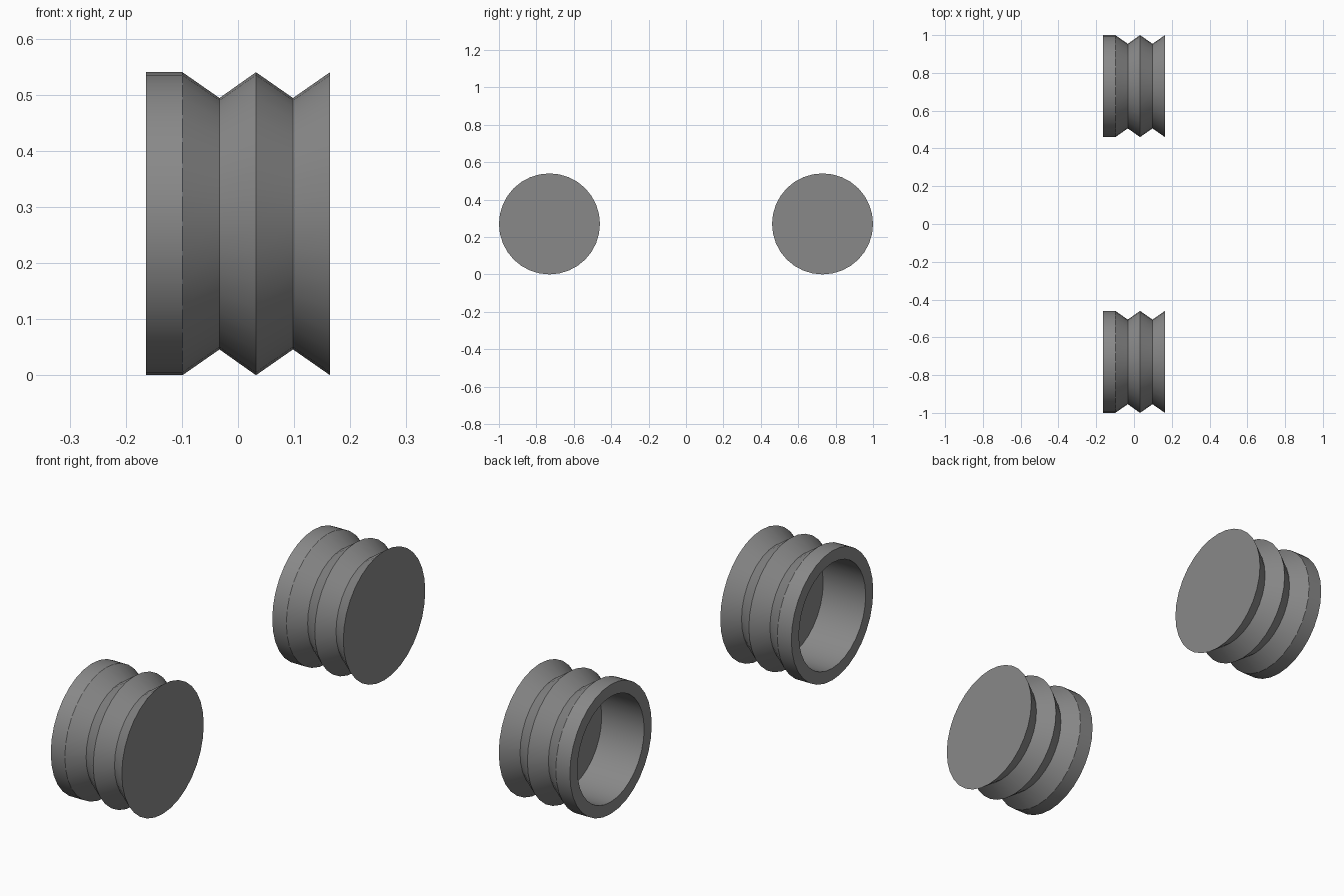
import bpy, bmesh
from math import cos, sin, pi

if "Cube" in bpy.data.objects:
    bpy.data.objects.remove(bpy.data.objects["Cube"])

SIDES = 32
R, GROOVE, BORE = 0.27, 0.224, 0.22

# Lathe profile (x, radius): recess floor, bore, rim, ridges, closed end
PROFILE = [(0.032, BORE), (-0.164, BORE), (-0.164, R), (-0.099, R),
           (-0.033, GROOVE), (0.032, R), (0.098, GROOVE), (0.164, R)]
RIM_SEAM = 3  # profile point where the flat rim meets the ribs

# Dark grey rubber
rubber = bpy.data.materials.new("dark_rubber")
rubber.diffuse_color = (0.25, 0.25, 0.25, 1)
rubber.use_nodes = True
rubber.node_tree.nodes["Principled BSDF"].inputs["Base Color"].default_value = rubber.diffuse_color


def ribbed_wheel(name, y):
    bm = bmesh.new()
    rings = [[bm.verts.new((x, r * sin(2 * pi * i / SIDES), r * cos(2 * pi * i / SIDES)))
              for i in range(SIDES)] for x, r in PROFILE]
    for a, b in zip(rings, rings[1:]):
        for i in range(SIDES):
            j = (i + 1) % SIDES
            bm.faces.new((a[i], a[j], b[j], b[i]))
    # Recess floor and flat outer end
    bm.faces.new(rings[0])
    bm.faces.new(rings[-1])
    bmesh.ops.recalc_face_normals(bm, faces=bm.faces)
    # Hard seam behind the rim
    seam = rings[RIM_SEAM]
    edges = [bm.edges.get((seam[i], seam[(i + 1) % SIDES])) for i in range(SIDES)]
    bmesh.ops.split_edges(bm, edges=edges)
    mesh = bpy.data.meshes.new(name)
    bm.to_mesh(mesh)
    bm.free()
    mesh.materials.append(rubber)
    ob = bpy.data.objects.new(name, mesh)
    ob.location = (0, y, R)
    bpy.context.collection.objects.link(ob)
    # Smooth around the axis, crisp at the ridges
    bpy.ops.object.select_all(action='DESELECT')
    ob.select_set(True)
    bpy.context.view_layer.objects.active = ob
    bpy.ops.object.shade_smooth_by_angle(angle=pi / 6)


# Matching pair, both open toward -x
ribbed_wheel("ribbed_wheel_front", -0.73)
ribbed_wheel("ribbed_wheel_back", 0.73)
